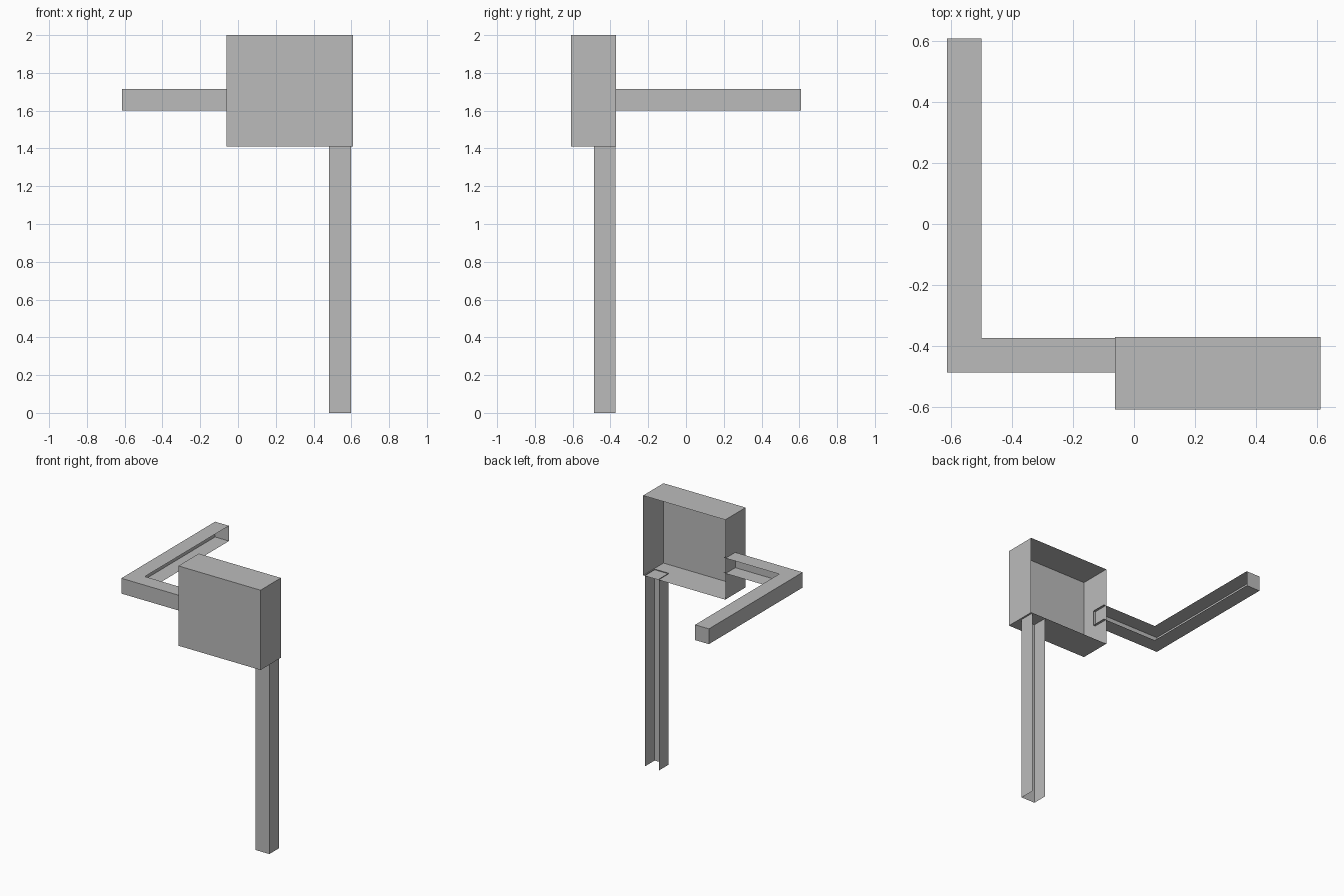
import bpy, bmesh

if "Cube" in bpy.data.objects:
    bpy.data.objects.remove(bpy.data.objects["Cube"])

steel = bpy.data.materials.new("plain grey")
steel.diffuse_color = (0.5, 0.5, 0.5, 1)
steel.use_nodes = True
steel.node_tree.nodes["Principled BSDF"].inputs["Base Color"].default_value = steel.diffuse_color


def open_shell(name, outline, z0, z1, caps=True):
    """Thin sheet part: walls along an open clockwise outline, with optional top and bottom.
    `outline` is (walled points, extra points on the open side)."""
    walled, extra = outline
    bm = bmesh.new()
    pts = walled + extra
    low = [bm.verts.new((x, y, z0)) for x, y in pts]
    high = [bm.verts.new((x, y, z1)) for x, y in pts]
    for i in range(len(walled) - 1):
        bm.faces.new((low[i + 1], low[i], high[i], high[i + 1]))
    if caps:
        bm.faces.new(low)
        bm.faces.new(high[::-1])
    mesh = bpy.data.meshes.new(name)
    bm.to_mesh(mesh)
    bm.free()
    mesh.materials.append(steel)
    obj = bpy.data.objects.new(name, mesh)
    bpy.context.collection.objects.link(obj)
    return obj


# Box, open at the back
open_shell("box", ([(0.61, -0.37), (0.61, -0.608), (-0.062, -0.608), (-0.062, -0.37)], []),
           1.41, 2.0)

# Upright post: channel open at the back, top and bottom
open_shell("post", ([(0.597, -0.374), (0.597, -0.487), (0.483, -0.487), (0.483, -0.374)], []),
           0.0, 1.415, caps=False)

# Bent arm: channel open on the inner side of the bend, closed at the far end
open_shell("bent_arm", ([(-0.045, -0.487), (-0.613, -0.487), (-0.613, 0.608), (-0.50, 0.608)],
                        [(-0.50, -0.374), (-0.045, -0.374)]),
           1.602, 1.715)
